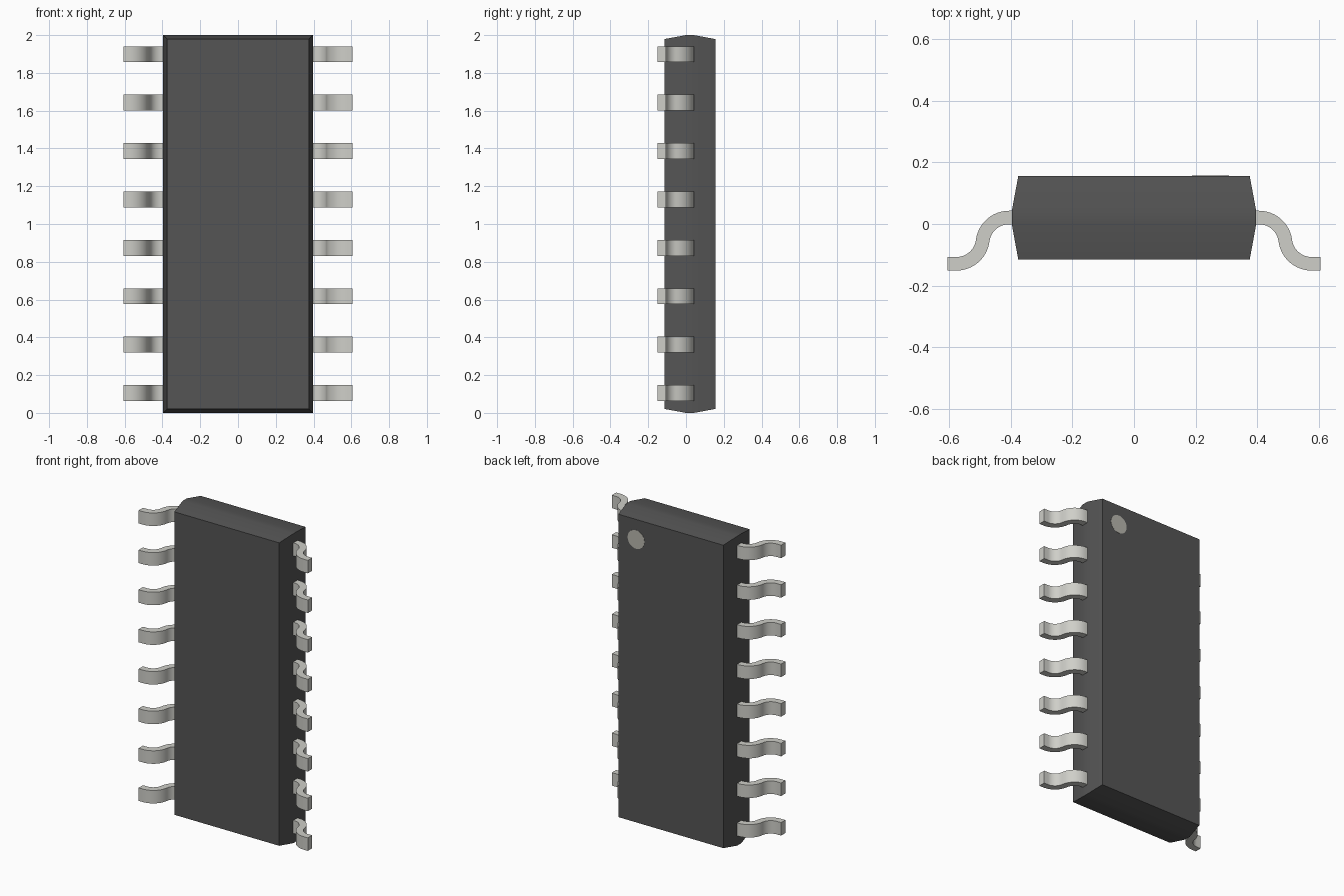
import bpy, bmesh
from math import sin, cos, radians, atan2, hypot
from mathutils import Matrix

if "Cube" in bpy.data.objects:
    bpy.data.objects.remove(bpy.data.objects["Cube"])


def material(name, color):
    m = bpy.data.materials.new(name)
    m.diffuse_color = (*color, 1)
    m.use_nodes = True
    m.node_tree.nodes["Principled BSDF"].inputs["Base Color"].default_value = m.diffuse_color
    return m


def finish(bm, name, mat):
    bmesh.ops.recalc_face_normals(bm, faces=bm.faces)
    mesh = bpy.data.meshes.new(name)
    bm.to_mesh(mesh)
    bm.free()
    mesh.materials.append(mat)
    mesh.shade_smooth()
    mesh.set_sharp_from_angle(angle=radians(30))
    ob = bpy.data.objects.new(name, mesh)
    bpy.context.collection.objects.link(ob)
    return ob


def loft(bm, rings):
    """Join rings of four corners with quads and cap both ends."""
    rings = [[bm.verts.new(co) for co in ring] for ring in rings]
    for a, b in zip(rings, rings[1:]):
        for i in range(4):
            j = (i + 1) % 4
            bm.faces.new((a[i], a[j], b[j], b[i]))
    bm.faces.new(rings[0])
    bm.faces.new(rings[-1])


plastic = material("dark_plastic", (0.09, 0.09, 0.09))
metal = material("pale_metal", (0.62, 0.62, 0.58))
paint = material("marker_paint", (0.48, 0.47, 0.42))

# Body: moulded block tapering away from a narrow belt at lead height
bm = bmesh.new()
rings = []
for y, inset in ((-0.115, 0.021), (0.0, 0), (0.042, 0), (0.155, 0.021)):
    x, low, high = 0.396 - inset, inset, 2 - inset
    rings.append([(-x, y, low), (x, y, low), (x, y, high), (-x, y, high)])
loft(bm, rings)
finish(bm, "body", plastic)

# Orientation dot on the back face
bm = bmesh.new()
bmesh.ops.create_cone(bm, cap_ends=True, segments=32, radius1=0.06, radius2=0.06, depth=0.004,
                      matrix=Matrix.Translation((0.248, 0.1545, 1.85)) @ Matrix.Rotation(radians(90), 4, 'X'))
finish(bm, "orientation_dot", paint)

# Lead centre line: two tangent arcs between a straight root and a flat foot
c1, c2 = (0.405, -0.065), (0.5755, -0.043)
radius = hypot(c2[0] - c1[0], c2[1] - c1[1]) / 2
join = atan2(c2[1] - c1[1], c2[0] - c1[0])
half_t, half_w, steps = 0.022, 0.042, 12
sweep = radians(90) - join
path = [((0.37, c1[1] + radius), radians(90))]
for i in range(steps + 1):
    a = radians(90) - sweep * i / steps
    path.append(((c1[0] + radius * cos(a), c1[1] + radius * sin(a)), a))
for i in range(1, steps + 1):
    a = join + sweep * i / steps
    path.append(((c2[0] - radius * cos(a), c2[1] - radius * sin(a)), a))
path.append(((0.605, c2[1] - radius), radians(90)))

# Eight lead pairs, mirrored across the body
for k in range(8):
    z = 1.002 + (k - 3.5) * 0.2562
    bm = bmesh.new()
    rings = []
    for (x, y), a in path:
        dx, dy = half_t * cos(a), half_t * sin(a)
        rings.append([(x + s * dx, y + s * dy, z + w * half_w)
                      for s, w in ((1, -1), (1, 1), (-1, 1), (-1, -1))])
    loft(bm, rings)
    lead = finish(bm, f"lead_pair_{k + 1}", metal)
    lead.modifiers.new("mirror", 'MIRROR').use_mirror_merge = False
